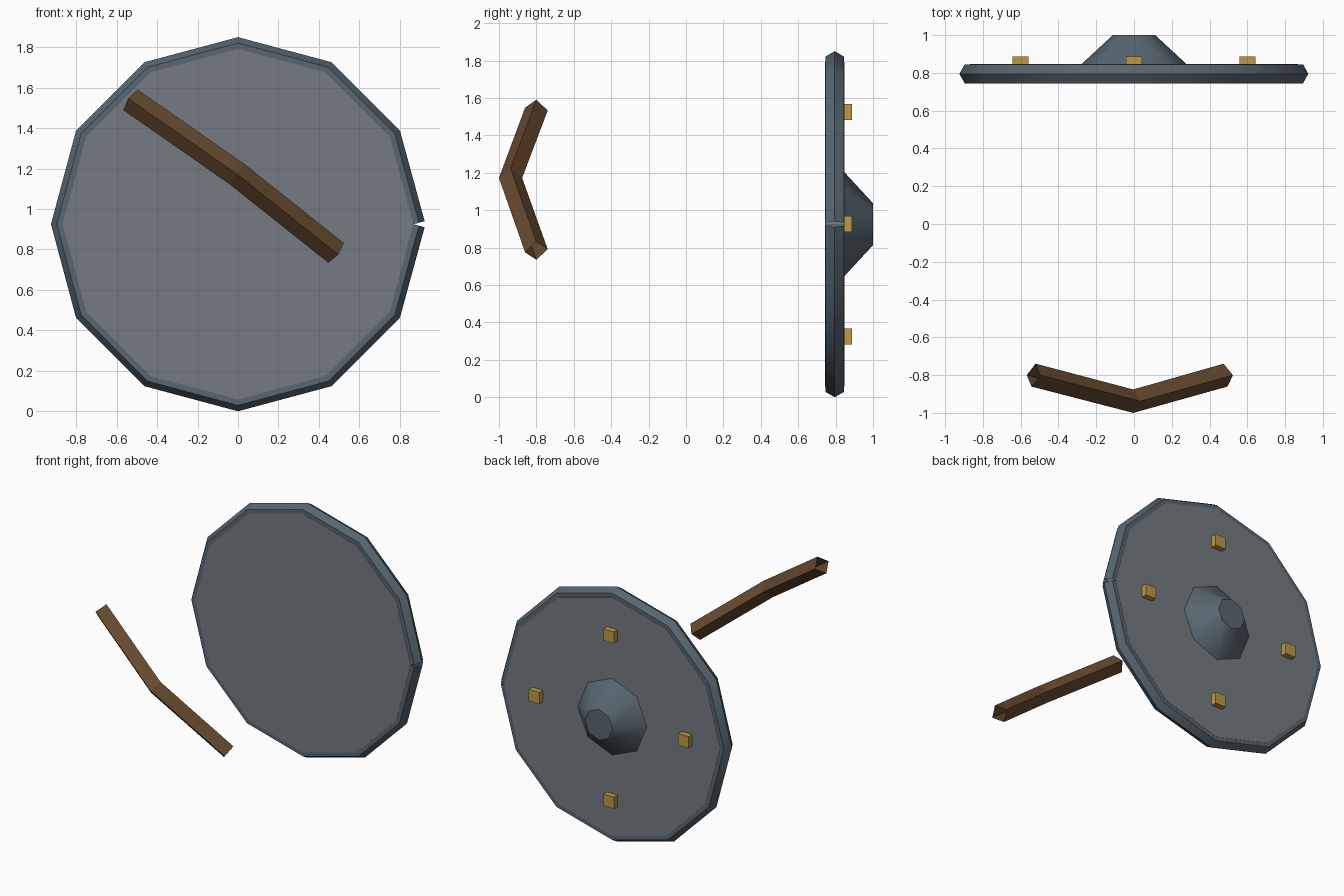
import bpy, bmesh, math
from mathutils import Vector, Matrix

if "Cube" in bpy.data.objects:
    bpy.data.objects.remove(bpy.data.objects["Cube"])

CENTRE = Vector((0, 0.795, 0.925))   # middle of the shield


def material(name, rgb):
    m = bpy.data.materials.new(name)
    lin = [((c / 255 + 0.055) / 1.055) ** 2.4 for c in rgb]
    m.diffuse_color = (*lin, 1)
    m.use_nodes = True
    m.node_tree.nodes["Principled BSDF"].inputs["Base Color"].default_value = m.diffuse_color
    return m


STEEL = material("dark steel", (88, 102, 112))
PLATE = material("grey plate", (116, 123, 129))
BRASS = material("brass", (188, 154, 70))
LEATHER = material("brown leather", (102, 73, 46))


def finish(name, bm, mat, smooth=None):
    me = bpy.data.meshes.new(name)
    bm.to_mesh(me)
    bm.free()
    me.materials.append(mat)
    ob = bpy.data.objects.new(name, me)
    bpy.context.collection.objects.link(ob)
    if smooth:
        bpy.ops.object.select_all(action='DESELECT')
        ob.select_set(True)
        bpy.context.view_layer.objects.active = ob
        bpy.ops.object.shade_smooth_by_angle(angle=math.radians(smooth))
    return ob


def cone_along_y(name, sides, r_front, r_back, y0, y1, mat, smooth=None):
    bm = bmesh.new()
    place = (Matrix.Translation((0, (y0 + y1) / 2, CENTRE.z))
             @ Matrix.Rotation(-math.pi / 2, 4, 'X'))
    bmesh.ops.create_cone(bm, cap_ends=True, segments=sides, radius1=r_front,
                          radius2=r_back, depth=y1 - y0, matrix=place)
    return finish(name, bm, mat, smooth)


def open_tube(name, path, sides, radius, start, mat, smooth=None):
    """Sweep a regular polygon along a path, leaving both ends open."""
    bm = bmesh.new()
    rings = []
    last = len(path) - 1
    for i, p in enumerate(path):
        back = (p - path[i - 1]).normalized() if i else Vector()
        ahead = (path[i + 1] - p).normalized() if i < last else Vector()
        t = (back + ahead).normalized()
        f = Vector((0, -1, 0))
        f = (f - t * f.dot(t)).normalized()
        u = t.cross(f)
        ring = []
        for k in range(sides):
            a = start + k * math.tau / sides
            ring.append(bm.verts.new(p + radius * (math.cos(a) * f + math.sin(a) * u)))
        rings.append(ring)
    for r0, r1 in zip(rings, rings[1:]):
        for k in range(sides):
            n = (k + 1) % sides
            bm.faces.new((r0[k], r0[n], r1[n], r1[k]))
    return finish(name, bm, mat, smooth)


# Shield plate
cone_along_y("shield_plate", 12, 0.867, 0.867, CENTRE.y - 0.0515, CENTRE.y + 0.0515, PLATE)

# Rim: hexagonal tube around the plate, split at the right-hand corner
rim_path = [CENTRE + 0.867 * Vector((math.cos(i * math.tau / 12), 0, math.sin(i * math.tau / 12)))
            for i in range(13)]
open_tube("shield_rim", rim_path, 6, 0.058, math.pi / 2, STEEL, 35)

# Boss
cone_along_y("shield_boss", 8, 0.28, 0.112, 0.845, 1.0, STEEL, 35)

# Four square studs around the boss
for i, side in enumerate(("right", "top", "left", "bottom")):
    a = i * math.pi / 2
    bm = bmesh.new()
    pos = Vector((0.6 * math.cos(a), 0.845, CENTRE.z + 0.6 * math.sin(a)))
    bmesh.ops.create_cube(bm, size=1, matrix=Matrix.Translation(pos)
                          @ Matrix.Diagonal((0.085, 0.085, 0.085, 1)))
    finish("stud_" + side, bm, BRASS)

# Bent grip strap: square tube set on edge
strap_path = [Vector((-0.532, -0.80, 1.54)), Vector((-0.004, -0.938, 1.172)),
              Vector((0.485, -0.80, 0.783))]
open_tube("grip_strap", strap_path, 4, 0.062, 0, LEATHER)
